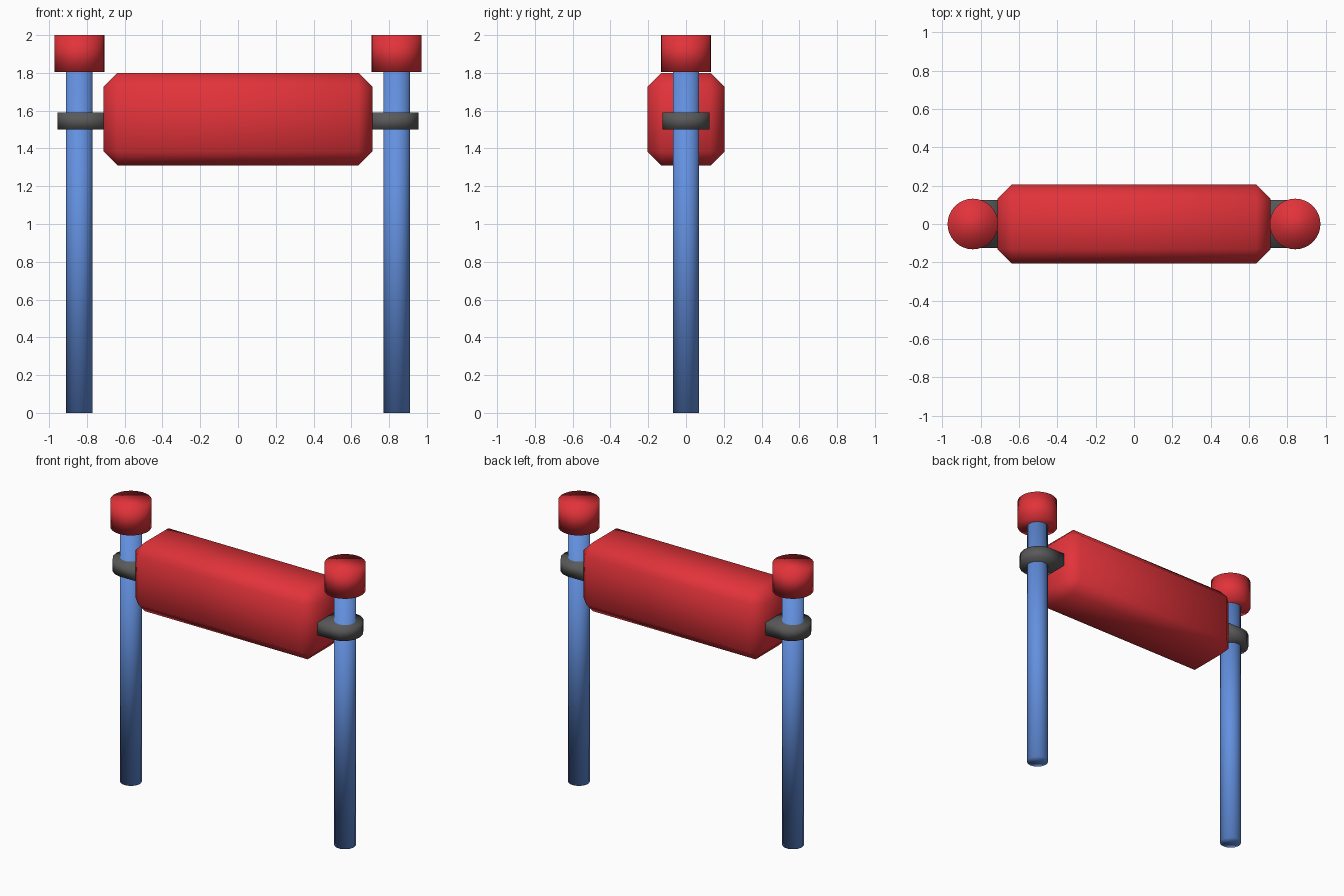
import bpy, bmesh, math

cube = bpy.data.objects.get("Cube")
if cube:
    bpy.data.objects.remove(cube, do_unlink=True)


def material(name, rgb):
    m = bpy.data.materials.new(name)
    m.use_nodes = True
    m.diffuse_color = (*rgb, 1)
    m.node_tree.nodes["Principled BSDF"].inputs["Base Color"].default_value = (*rgb, 1)
    return m


RED = material("red", (0.76, 0.033, 0.042))
BLUE = material("blue", (0.125, 0.28, 0.74))
GREY = material("dark grey", (0.1, 0.1, 0.1))


def finish(name, bm, mat):
    """Turn a bmesh into a softly shaded object."""
    bmesh.ops.recalc_face_normals(bm, faces=bm.faces)
    for f in bm.faces:
        f.smooth = True
    mesh = bpy.data.meshes.new(name)
    bm.to_mesh(mesh)
    bm.free()
    mesh.materials.append(mat)
    ob = bpy.data.objects.new(name, mesh)
    bpy.context.collection.objects.link(ob)
    return ob


def prism(name, outline, z0, z1, mat):
    """Extrude a flat outline from z0 up to z1."""
    bm = bmesh.new()
    face = bm.faces.new([bm.verts.new((x, y, z0)) for x, y in outline])
    top = bmesh.ops.extrude_face_region(bm, geom=[face])["geom"]
    bmesh.ops.translate(bm, vec=(0, 0, z1 - z0),
                        verts=[v for v in top if isinstance(v, bmesh.types.BMVert)])
    return finish(name, bm, mat)


def arc(cx, rx, ry, start, end, steps):
    angles = [start + (end - start) * i / steps for i in range(steps + 1)]
    return [(cx + rx * math.cos(a), ry * math.sin(a)) for a in angles]


def circle(cx, r, sides=32):
    return arc(cx, r, r, 0, math.tau, sides)[:-1]


# Padded roller body with chamfered edges
bm = bmesh.new()
bmesh.ops.create_cube(bm, size=1)
bmesh.ops.scale(bm, vec=(1.425, 0.41, 0.49), verts=bm.verts)
bmesh.ops.translate(bm, vec=(0, 0, 1.555), verts=bm.verts)
bmesh.ops.bevel(bm, geom=bm.edges[:], offset=0.075, segments=1,
                affect='EDGES', profile=0.5)
finish("body", bm, RED)

# Post, cap and rounded bracket on each side
POST_X = 0.84
for side, s in (("left", 1), ("right", -1)):
    prism(side + "_post", circle(s * POST_X, 0.07), 0, 1.81, BLUE)
    prism(side + "_cap", circle(s * POST_X, 0.132), 1.805, 2.0, RED)
    rounded = arc(POST_X, 0.115, 0.125, -math.pi / 2, math.pi / 2, 8)
    outline = rounded + [(0.7, 0.125), (0.7, -0.125)]
    prism(side + "_bracket", [(s * x, y) for x, y in outline], 1.5, 1.59, GREY)
